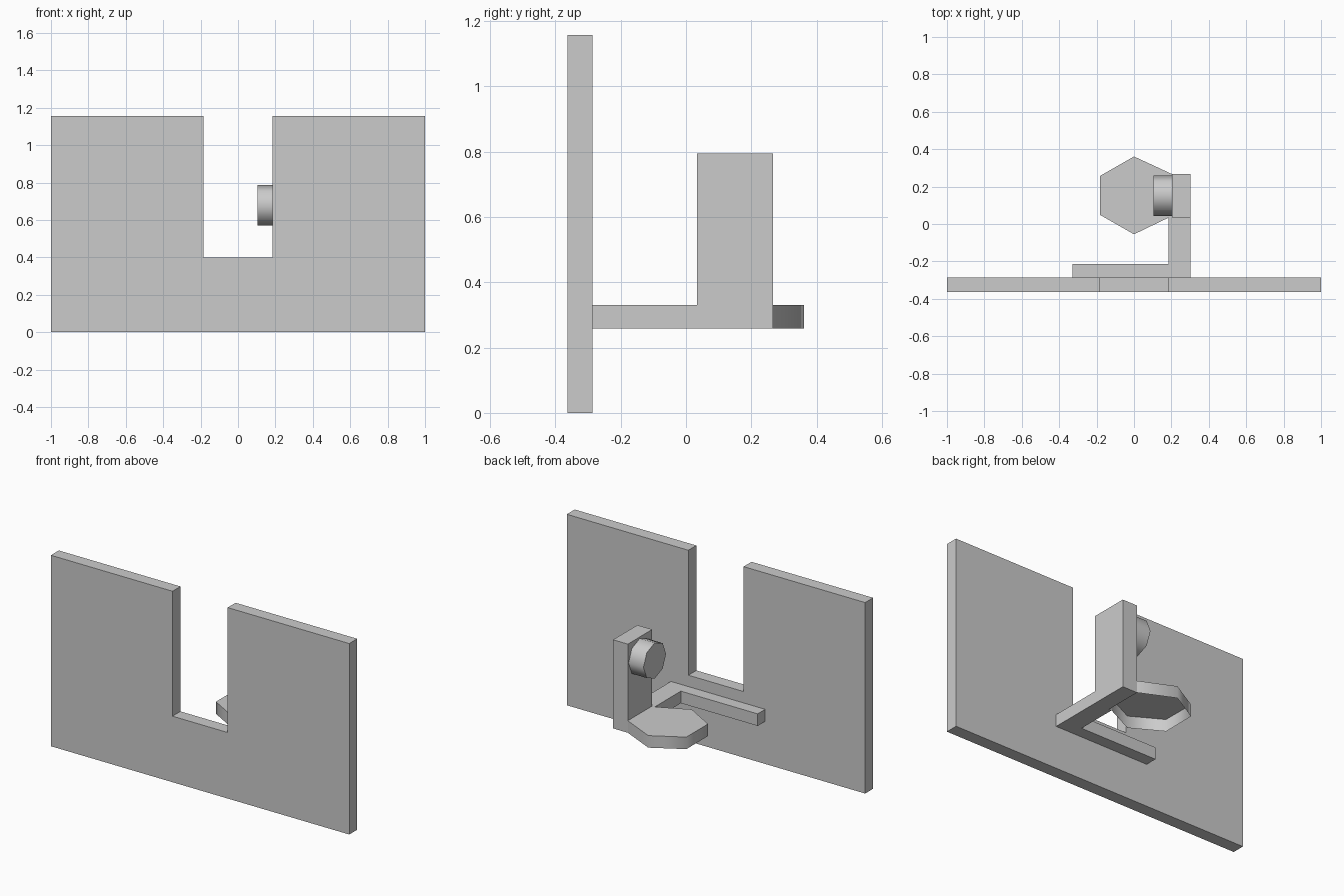
import bpy, bmesh
from math import radians, cos, sin, pi

if "Cube" in bpy.data.objects:
    bpy.data.objects.remove(bpy.data.objects["Cube"])

Z0, Z1 = 0.258, 0.331      # bracket underside and top
FRONT, BACK = -0.363, -0.287


def add_object(name, bm, smooth=False):
    bmesh.ops.remove_doubles(bm, verts=bm.verts, dist=1e-5)
    mesh = bpy.data.meshes.new(name)
    bm.to_mesh(mesh)
    bm.free()
    obj = bpy.data.objects.new(name, mesh)
    bpy.context.collection.objects.link(obj)
    if smooth:
        bpy.ops.object.select_all(action='DESELECT')
        obj.select_set(True)
        bpy.context.view_layer.objects.active = obj
        bpy.ops.object.shade_smooth_by_angle(angle=radians(66))
    return obj


def prism(name, start, offset, smooth=False):
    """Extrude a closed outline by an offset vector, capped at both ends."""
    bm = bmesh.new()
    face = bm.faces.new([bm.verts.new(p) for p in start])
    ext = bmesh.ops.extrude_face_region(bm, geom=[face], use_keep_orig=True)
    verts = [g for g in ext["geom"] if isinstance(g, bmesh.types.BMVert)]
    bmesh.ops.translate(bm, verts=verts, vec=offset)
    bmesh.ops.recalc_face_normals(bm, faces=bm.faces)
    return add_object(name, bm, smooth)


# Large front plate with the notch cut from its top edge
plate = [(-1, 0), (1, 0), (1, 1.157), (0.185, 1.157),
         (0.185, 0.4), (-0.185, 0.4), (-0.185, 1.157), (-1, 1.157)]
prism("notched_plate", [(x, FRONT, z) for x, z in plate], (0, BACK - FRONT, 0))

# L-shaped bracket: bar along the plate plus the arm reaching back
bracket = [(-0.33, BACK), (0.302, BACK), (0.302, 0.034),
           (0.185, 0.034), (0.185, -0.215), (-0.33, -0.215)]
prism("bracket", [(x, y, Z0) for x, y in bracket], (0, 0, Z1 - Z0))

# Upright post standing at the end of the arm
post = [(0.203, 0.034), (0.302, 0.034), (0.302, 0.267), (0.203, 0.267)]
prism("upright_post", [(x, y, Z0) for x, y in post], (0, 0, 0.795 - Z0))

# Round knob on the inner side of the post
knob = [(0.203, 0.152 + 0.108 * cos(i * pi / 4), 0.678 + 0.108 * sin(i * pi / 4))
        for i in range(8)]
prism("knob", knob, (-0.1, 0, 0), smooth=True)

# Six-sided tray: top and walls, open underneath and against the post
outline = [(0.203, 0.267), (0, 0.361), (-0.182, 0.257),
           (-0.182, 0.049), (0, -0.055), (0.185, 0.034), (0.203, 0.034)]
bm = bmesh.new()
low = [bm.verts.new((x, y, Z0)) for x, y in outline]
top = [bm.verts.new((x, y, Z1)) for x, y in outline]
bm.faces.new(top)
for i in range(5):
    bm.faces.new((low[i], low[i + 1], top[i + 1], top[i]))
add_object("hexagonal_tray", bm, smooth=True)
